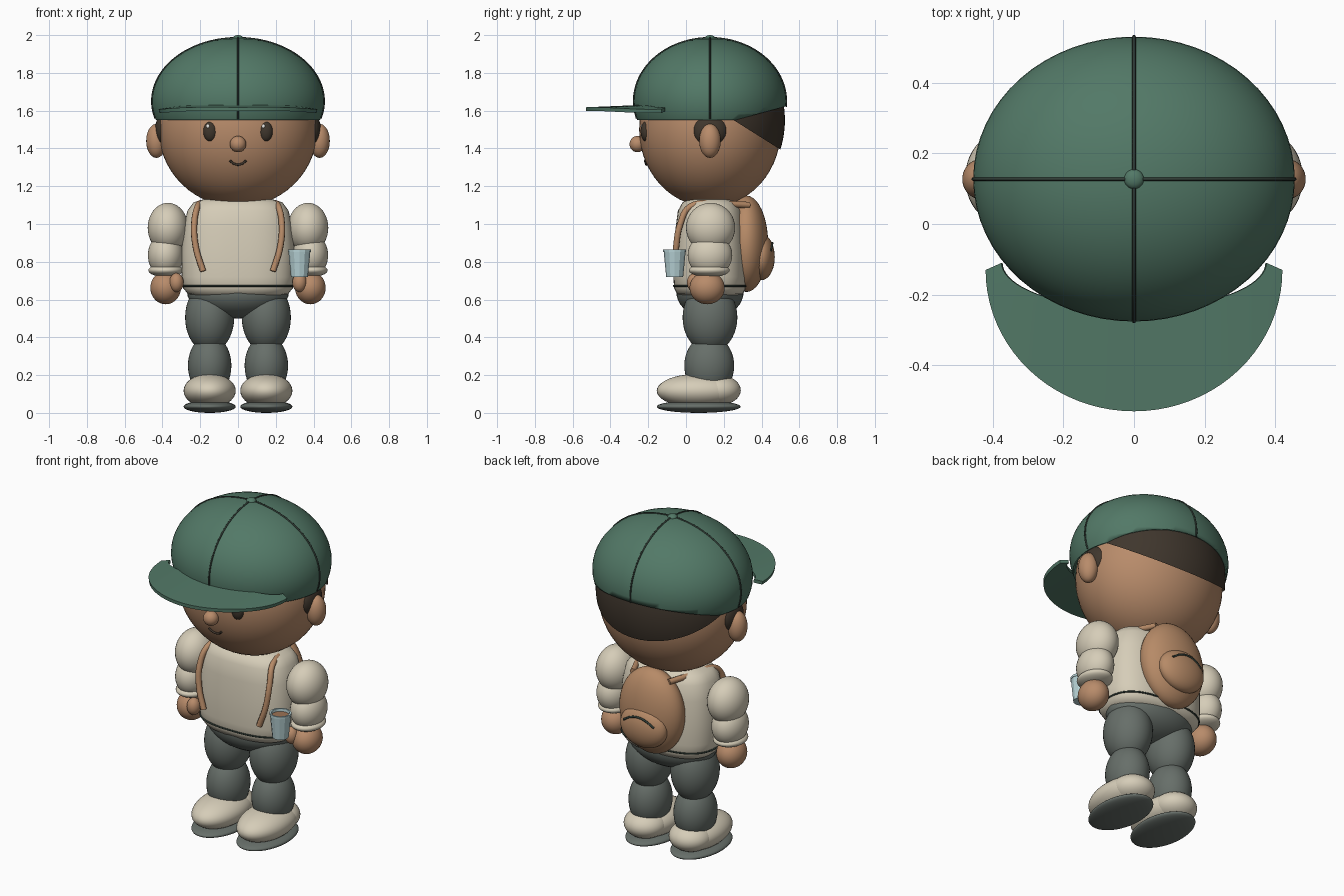
import bpy, bmesh, math
from mathutils import Vector

if "Cube" in bpy.data.objects:
    bpy.data.objects.remove(bpy.data.objects["Cube"], do_unlink=True)


def material(name, r, g, b):
    m = bpy.data.materials.new(name)
    m.use_nodes = True
    m.diffuse_color = (r, g, b, 1)
    m.node_tree.nodes["Principled BSDF"].inputs["Base Color"].default_value = (r, g, b, 1)
    return m


GREEN = material("cap green", .085, .19, .135)
SKIN = material("warm skin", .48, .26, .145)
CREAM = material("cream cloth", .67, .61, .48)
GREY = material("trouser grey", .135, .158, .142)
HAIR = material("dark brown", .05, .037, .026)
TAN = material("pack tan", .47, .255, .135)
SEAM = material("seam dark", .03, .045, .036)
GLASS = material("cup blue", .47, .64, .66)
DRINK = material("drink brown", .33, .17, .09)
WHITE = material("eye white", .9, .9, .88)
MID = .127  # depth of the body axis


def finish(bm, name, mat, smooth=True):
    bmesh.ops.recalc_face_normals(bm, faces=bm.faces)
    me = bpy.data.meshes.new(name)
    bm.to_mesh(me)
    bm.free()
    for p in me.polygons:
        p.use_smooth = smooth
    me.materials.append(mat)
    ob = bpy.data.objects.new(name, me)
    bpy.context.collection.objects.link(ob)
    return ob


def ball(name, mat, centre, radii, cuts=(), seg=40):
    """Ellipsoid; each cut is (point, normal) and removes the normal side."""
    bm = bmesh.new()
    bmesh.ops.create_uvsphere(bm, u_segments=seg, v_segments=seg // 2, radius=1)
    for v in bm.verts:
        v.co = Vector(c + r * k for c, r, k in zip(centre, radii, v.co))
    for point, normal in cuts:
        bmesh.ops.bisect_plane(bm, geom=bm.verts[:] + bm.edges[:] + bm.faces[:],
                               plane_co=point, plane_no=normal, clear_outer=True)
    return finish(bm, name, mat)


def pair(name, mat, centre, radii):
    for side, s in (("left", 1), ("right", -1)):
        ball(side + "_" + name, mat, (s * centre[0],) + centre[1:], radii)


def loft(name, mat, rings, smooth=True, caps=True):
    """Skin a list of equally long closed rings."""
    bm = bmesh.new()
    rows = [[bm.verts.new(p) for p in ring] for ring in rings]
    n = len(rows[0])
    for a, b in zip(rows, rows[1:]):
        for i in range(n):
            bm.faces.new((a[i], a[(i + 1) % n], b[(i + 1) % n], b[i]))
    if caps:
        bm.faces.new(rows[0])
        bm.faces.new(rows[-1])
    return finish(bm, name, mat, smooth)


def tube(name, mat, points, radius, closed=False):
    cu = bpy.data.curves.new(name, 'CURVE')
    cu.dimensions = '3D'
    cu.bevel_depth = radius
    cu.bevel_resolution = 2
    cu.resolution_u = 6
    cu.use_fill_caps = True
    sp = cu.splines.new('BEZIER')
    sp.bezier_points.add(len(points) - 1)
    for bp, p in zip(sp.bezier_points, points):
        bp.co = p
        bp.handle_left_type = bp.handle_right_type = 'AUTO'
    sp.use_cyclic_u = closed
    ob = bpy.data.objects.new(name, cu)
    bpy.context.collection.objects.link(ob)
    cu.materials.append(mat)
    bpy.ops.object.select_all(action='DESELECT')
    ob.select_set(True)
    bpy.context.view_layer.objects.active = ob
    bpy.ops.object.convert(target='MESH')
    return ob


def solidify(ob, thickness, offset=-1):
    mod = ob.modifiers.new("thickness", 'SOLIDIFY')
    mod.thickness = thickness
    mod.offset = offset


# Head and face
HEAD, HEAD_R = (0, MID, 1.5), (.42, .375, .41)
ball("head", SKIN, HEAD, HEAD_R, seg=56)
pair("sideburn", HAIR, (.395, MID, 1.495), (.045, .09, .085))
pair("ear", SKIN, (.432, MID, 1.44), (.054, .057, .09))
pair("eye", HAIR, (.147, -.212, 1.49), (.037, .028, .053))
for s in (1, -1):
    ball("eye_glint", WHITE, (s * .147 - .012, -.234, 1.517), (.009, .006, .011), seg=12)
ball("nose", SKIN, (0, -.257, 1.423), (.043, .042, .043))


def on_front(x, z):
    k = 1 - (x / HEAD_R[0]) ** 2 - ((z - HEAD[2]) / HEAD_R[2]) ** 2
    return (x, HEAD[1] - HEAD_R[1] * math.sqrt(k) - .003, z)


tube("mouth", HAIR, [on_front(x, 1.314 + .022 * (x / .043) ** 2)
                     for x in (-.043, -.022, 0, .022, .043)], .006)

# Hair at the nape, between a slanted lower edge and the cap
ball("back_hair", HAIR, (0, MID, 1.55), (.432, .397, .45),
     [((0, .26, 1.545), (0, -.63, -1)), ((0, .26, 1.575), (0, -.27, 1))], seg=64)

# Cap crown, seams, button and brim
CAP, CAP_R = (0, MID, 1.65), (.455, .403, .335)
crown = ball("cap_crown", GREEN, CAP, CAP_R,
             [((0, 0, 1.55), (0, 0, -1)), ((0, .26, 1.55), (0, .27, -1))], seg=64)
solidify(crown, .012)
for name, ax in (("long_seam", 1), ("cross_seam", 0)):
    pts = []
    for i in range(25):
        a = math.radians(-16 + i * 212 / 24)
        if ax and a > math.pi:
            a = min(a, math.radians(185))
        p = [CAP[0], CAP[1], CAP[2] + CAP_R[2] * math.sin(a)]
        p[ax] -= CAP_R[ax] * math.cos(a)
        if not pts or (Vector(p) - Vector(pts[-1])).length > .01:
            pts.append(p)
    tube("cap_" + name, SEAM, pts, .005)
ball("cap_button", GREEN, (0, MID, 1.983), (.028, .028, .017), seg=20)

bm = bmesh.new()
rows = []
for i in range(41):
    t = math.pi * i / 40
    c, s = math.cos(t), math.sin(t)
    inner, outer = Vector((.375 * c, -.11 - .13 * s)), Vector((.42 * c, -.13 - .40 * s))
    row = []
    for j in range(7):
        p = inner.lerp(outer, j / 6)
        row.append(bm.verts.new((p.x, p.y, 1.63 - .012 * j / 6 * s - .022 * (p.x / .42) ** 4)))
    rows.append(row)
for a, b in zip(rows, rows[1:]):
    for j in range(6):
        bm.faces.new((a[j], a[j + 1], b[j + 1], b[j]))
brim = finish(bm, "cap_brim", GREEN)
if brim.data.polygons[0].normal.z < 0:
    brim.data.flip_normals()
solidify(brim, .02)
bpy.ops.object.select_all(action='DESELECT')
brim.select_set(True)
bpy.context.view_layer.objects.active = brim
bpy.ops.object.convert(target='MESH')
bpy.ops.object.shade_smooth_by_angle()


# Sweater: stacked rounded-box rings
def body_ring(rx, ry, z, n=48, power=2 / 2.6):
    ring = []
    for i in range(n):
        a = 2 * math.pi * i / n
        c, s = math.cos(a), math.sin(a)
        ring.append((rx * math.copysign(abs(c) ** power, c),
                     MID + ry * math.copysign(abs(s) ** power, s), z))
    return ring


loft("sweater", CREAM, [body_ring(*r) for r in (
    (.22, .14, .615), (.265, .175, .63), (.29, .19, .66), (.298, .194, .72), (.3, .192, .85),
    (.288, .182, .98), (.268, .17, 1.07), (.235, .145, 1.115), (.15, .09, 1.14))])
tube("sweater_hem_seam", SEAM, body_ring(.292, .192, .672)[::2], .005, closed=True)

# Trousers and shoes
ball("hips", GREY, (0, MID, .64), (.27, .178, .14))
pair("upper_leg", GREY, (.15, MID, .505), (.13, .145, .185))
pair("lower_leg", GREY, (.15, .123, .25), (.115, .132, .163))
pair("shoe", CREAM, (.15, .067, .117), (.138, .222, .09))
pair("shoe_heel", CREAM, (.15, .165, .12), (.122, .125, .082))
pair("shoe_sole", GREY, (.15, .067, .033), (.138, .222, .033))

# Arms
pair("shoulder", CREAM, (.371, .13, .98), (.107, .13, .132))
pair("forearm", CREAM, (.383, .127, .835), (.094, .118, .115))
pair("cuff", CREAM, (.383, .123, .755), (.091, .108, .036))
pair("hand", SKIN, (.383, .112, .662), (.081, .093, .087))
pair("thumb", SKIN, (.326, .045, .69), (.038, .04, .05))


# Cup with an open rim and drink inside
def circle(r, z, n=12):
    return [(.325 + r * math.cos(2 * math.pi * i / n),
             -.06 + r * math.sin(2 * math.pi * i / n), z) for i in range(n)]


loft("cup", GLASS, [circle(r, z) for r, z in (
    (.045, .72), (.058, .853), (.061, .853), (.061, .866), (.051, .866), (.042, .735))],
    smooth=False)
loft("drink", DRINK, [circle(.043, .74), circle(.051, .85)], smooth=False)

# Backpack, pocket, zip and straps
ball("backpack", TAN, (0, .32, .895), (.205, .115, .255))
POCKET, POCKET_R = (0, .4, .825), (.15, .07, .122)
ball("backpack_pocket", TAN, POCKET, POCKET_R)
zip_points = []
for x in (-.1, -.05, 0, .05, .1):
    z = .9 - 4 * x * x
    k = 1 - (x / POCKET_R[0]) ** 2 - ((z - POCKET[2]) / POCKET_R[2]) ** 2
    zip_points.append((x, POCKET[1] + POCKET_R[1] * math.sqrt(k) + .001, z))
tube("pocket_zip", SEAM, zip_points, .006)
for side, s in (("left", 1), ("right", -1)):
    tube(side + "_strap", TAN, [(s * x, y, z) for x, y, z in (
        (.12, .335, 1.1), (.18, .18, 1.105), (.215, .02, 1.09), (.232, -.03, 1.0),
        (.222, -.053, .87), (.185, -.063, .75))], .017)
